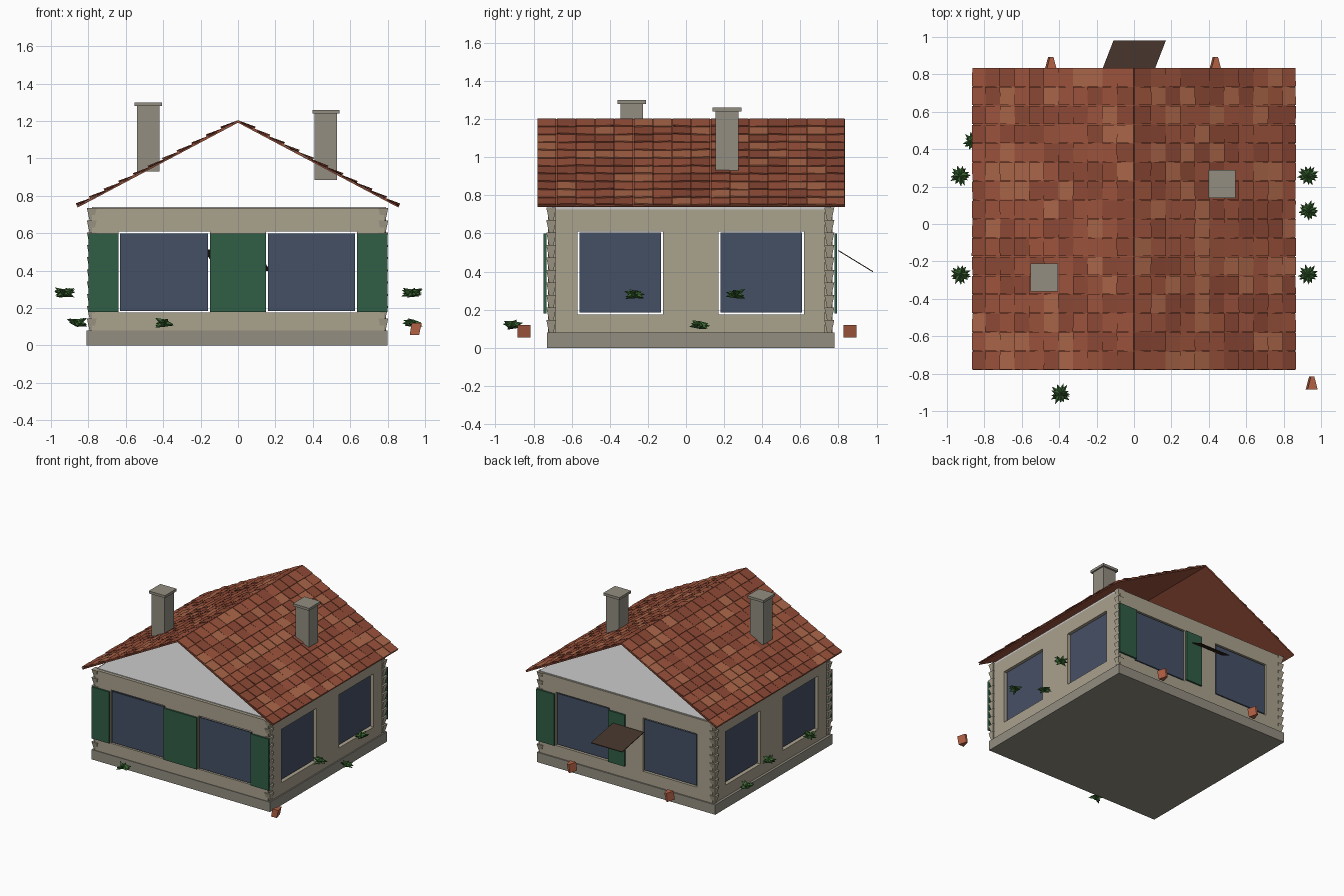
import bpy, bmesh, random
from math import pi, cos, sin
from mathutils import Vector, Matrix

if "Cube" in bpy.data.objects:
    bpy.data.objects.remove(bpy.data.objects["Cube"])

random.seed(4)


def mat(name, r, g, b):
    m = bpy.data.materials.new(name)
    m.diffuse_color = (r, g, b, 1)
    m.use_nodes = True
    m.node_tree.nodes["Principled BSDF"].inputs["Base Color"].default_value = m.diffuse_color
    return m


STONE = mat("stone", 0.40, 0.36, 0.27)
BASE = mat("base_stone", 0.29, 0.27, 0.22)
GLASS = mat("glass", 0.06, 0.08, 0.13)
GREEN = mat("shutter_green", 0.03, 0.11, 0.06)
LEAF = mat("leaf", 0.04, 0.13, 0.03)
CLAY = mat("clay", 0.45, 0.12, 0.06)
WOOD = mat("dark_wood", 0.05, 0.03, 0.02)
TILES = [mat("tile_a", 0.33, 0.085, 0.045), mat("tile_b", 0.26, 0.065, 0.035),
         mat("tile_c", 0.40, 0.13, 0.065)]


def finish(name, bm, *mats):
    bmesh.ops.recalc_face_normals(bm, faces=bm.faces)
    me = bpy.data.meshes.new(name)
    bm.to_mesh(me)
    bm.free()
    ob = bpy.data.objects.new(name, me)
    bpy.context.collection.objects.link(ob)
    for m in mats:
        if m:
            me.materials.append(m)
    return ob


def add_box(bm, x, y, z):
    """Add a box given (min, max) on each axis."""
    size = Vector((x[1] - x[0], y[1] - y[0], z[1] - z[0]))
    mid = Vector((x[0] + x[1], y[0] + y[1], z[0] + z[1])) / 2
    bmesh.ops.create_cube(bm, size=1, matrix=Matrix.Translation(mid) @ Matrix.Diagonal((*size, 1)))


def box(name, x, y, z, m=None):
    bm = bmesh.new()
    add_box(bm, x, y, z)
    return finish(name, bm, m)


def add_hull(bm, pts, mi=0):
    """Add a six-sided block from 4 bottom and 4 top corners."""
    v = [bm.verts.new(p) for p in pts]
    for f in ((3, 2, 1, 0), (4, 5, 6, 7), (0, 1, 5, 4), (1, 2, 6, 5), (2, 3, 7, 6), (3, 0, 4, 7)):
        bm.faces.new([v[i] for i in f]).material_index = mi


# Plinth and ceiling
box("plinth", (-0.81, 0.80), (-0.73, 0.78), (0, 0.08), BASE)
box("ceiling", (-0.78, 0.79), (-0.70, 0.76), (0.725, 0.74))


# Walls: sill band, top band and three piers around two window openings
def wall(name, along_x, depth, ends, openings):
    bm = bmesh.new()

    def piece(a, z):
        add_box(bm, a if along_x else depth, depth if along_x else a, z)
    piece(ends, (0.08, 0.175))
    piece(ends, (0.61, 0.735))
    cuts = [ends[0], *openings[0], *openings[1], ends[1]]
    for i in (0, 2, 4):
        piece((cuts[i], cuts[i + 1]), (0.175, 0.61))
    finish(name, bm, STONE)


fx, sy = ((-0.64, -0.15), (0.15, 0.635)), ((-0.57, -0.12), (0.17, 0.62))
wall("front_wall", True, (-0.725, -0.685), (-0.78, 0.78), fx)
wall("back_wall", True, (0.73, 0.77), (-0.78, 0.78), fx)
wall("left_wall", False, (-0.79, -0.75), (-0.685, 0.73), sy)
wall("right_wall", False, (0.75, 0.79), (-0.685, 0.73), sy)

# Window panes, a little smaller than their openings
for a, b in fx:
    for side, y in (("front", -0.72), ("back", 0.76)):
        box(side + "_window", (a + 0.01, b - 0.01), (y - 0.005, y + 0.005), (0.185, 0.60), GLASS)
for a, b in sy:
    for side, x in (("left", -0.765), ("right", 0.765)):
        box(side + "_window", (x - 0.005, x + 0.005), (a + 0.01, b - 0.01), (0.185, 0.605), GLASS)

# Shutters
for a, b in ((-0.80, -0.64), (-0.15, 0.0), (0.0, 0.15), (0.635, 0.80)):
    box("front_shutter", (a, b), (-0.747, -0.733), (0.18, 0.60), GREEN)
for a, b in ((0.0, 0.15), (0.635, 0.80)):
    box("back_shutter", (a, b), (0.778, 0.792), (0.18, 0.60), GREEN)

# Toothed corner stones
for cx in (-0.782, 0.777):
    for cy in (-0.707, 0.752):
        bm = bmesh.new()
        n = 10
        h = 0.655 / n
        for i in range(n):
            c = Vector((cx, cy, 0.08 + h * (i + 0.5)))
            bmesh.ops.create_cone(
                bm, cap_ends=True, segments=4, radius1=0.017, radius2=0.037, depth=h,
                matrix=Matrix.Translation(c) @ Matrix.Rotation(pi / 4, 4, 'Z'))
        finish("corner_stones", bm, STONE)

# Roof: thin sheet on each slope covered with uneven overlapping tiles
RUN, RISE, RIDGE = 0.86, 0.455, 1.20
Y0, Y1 = -0.78, 0.835
COLS, ROWS = 11, 16
for s in (-1, 1):
    side = "left" if s < 0 else "right"

    def on_roof(t, y, h):
        """Point at fraction t down the slope, height h above it."""
        return Vector((s * (RUN * t + 0.468 * h), y, RIDGE - RISE * t + 0.884 * h))

    bm = bmesh.new()
    add_hull(bm, [on_roof(t, y, h) for h in (-0.008, 0.0)
                  for t, y in ((0, Y0), (1, Y0), (1, Y1), (0, Y1))])
    finish(side + "_roof_sheet", bm, TILES[0])
    bm = bmesh.new()
    dy = (Y1 - Y0) / ROWS
    for i in range(COLS):
        for j in range(ROWS):
            t0, t1 = i / COLS, min((i + 1.1) / COLS, 1.0)
            ya, yb = Y0 + j * dy + 0.002, Y0 + (j + 1) * dy - 0.002
            lift, skew = random.uniform(0.004, 0.010), random.uniform(-0.003, 0.003)
            low = [on_roof(t0, ya, 0), on_roof(t1, ya, lift + skew - 0.002),
                   on_roof(t1, yb, lift - skew - 0.002), on_roof(t0, yb, 0)]
            up = [on_roof(t0, ya, 0.004), on_roof(t1, ya, lift + skew + 0.005),
                  on_roof(t1, yb, lift - skew + 0.005), on_roof(t0, yb, 0.004)]
            add_hull(bm, low + up, random.choice((0, 0, 1, 1, 2)))
    finish(side + "_roof_tiles", bm, *TILES)

# Chimneys with caps
for side, x, y, z0, z1 in (("left", -0.48, -0.285, 0.93, 1.28), ("right", 0.47, 0.215, 0.885, 1.24)):
    box(side + "_chimney", (x - 0.06, x + 0.06), (y - 0.06, y + 0.06), (z0, z1), BASE)
    box(side + "_chimney_cap", (x - 0.073, x + 0.073), (y - 0.075, y + 0.075), (z1, z1 + 0.02), BASE)

# Slanted awning behind the house
bm = bmesh.new()
add_hull(bm, [(x, y, z + h) for h in (-0.003, 0.003)
              for x, y, z in ((-0.18, 0.80, 0.51), (0.10, 0.80, 0.51), (0.17, 0.98, 0.40), (-0.11, 0.98, 0.40))])
finish("awning", bm, WOOD)

# Small clay pots, wedge shaped
for x, y in ((0.95, -0.85), (-0.445, 0.86), (0.435, 0.86)):
    bm = bmesh.new()
    k, u, n, f = 0.032, 0.014, y - 0.034, y + 0.034
    add_hull(bm, [(x - k, n, 0.055), (x + k - 0.014, n, 0.055), (x + u - 0.014, f, 0.055), (x - u, f, 0.055),
                  (x - k + 0.01, n, 0.12), (x + k, n, 0.12), (x + u, f, 0.12), (x - u + 0.01, f, 0.12)])
    finish("clay_pot", bm, CLAY)

# Spiky shrubs made of leaf cones fanning from a centre
for x, y, z in ((-0.93, 0.26, 0.28), (-0.93, -0.27, 0.28), (0.93, 0.26, 0.28), (0.93, -0.27, 0.28),
                (0.93, 0.07, 0.12), (-0.86, 0.44, 0.12), (-0.395, -0.91, 0.12)):
    bm = bmesh.new()
    centre = Vector((x, y, z))
    for i in range(14):
        a = i * 2.4
        d = Vector((cos(a), sin(a), random.uniform(-0.5, 0.6)))
        rot = d.to_track_quat('Z', 'Y').to_matrix().to_4x4()
        length = random.uniform(0.045, 0.06)
        bmesh.ops.create_cone(
            bm, cap_ends=True, segments=4, radius1=0.02, radius2=0, depth=length,
            matrix=Matrix.Translation(centre + d.normalized() * (length / 2 + 0.004)) @ rot)
    finish("shrub", bm, LEAF)
